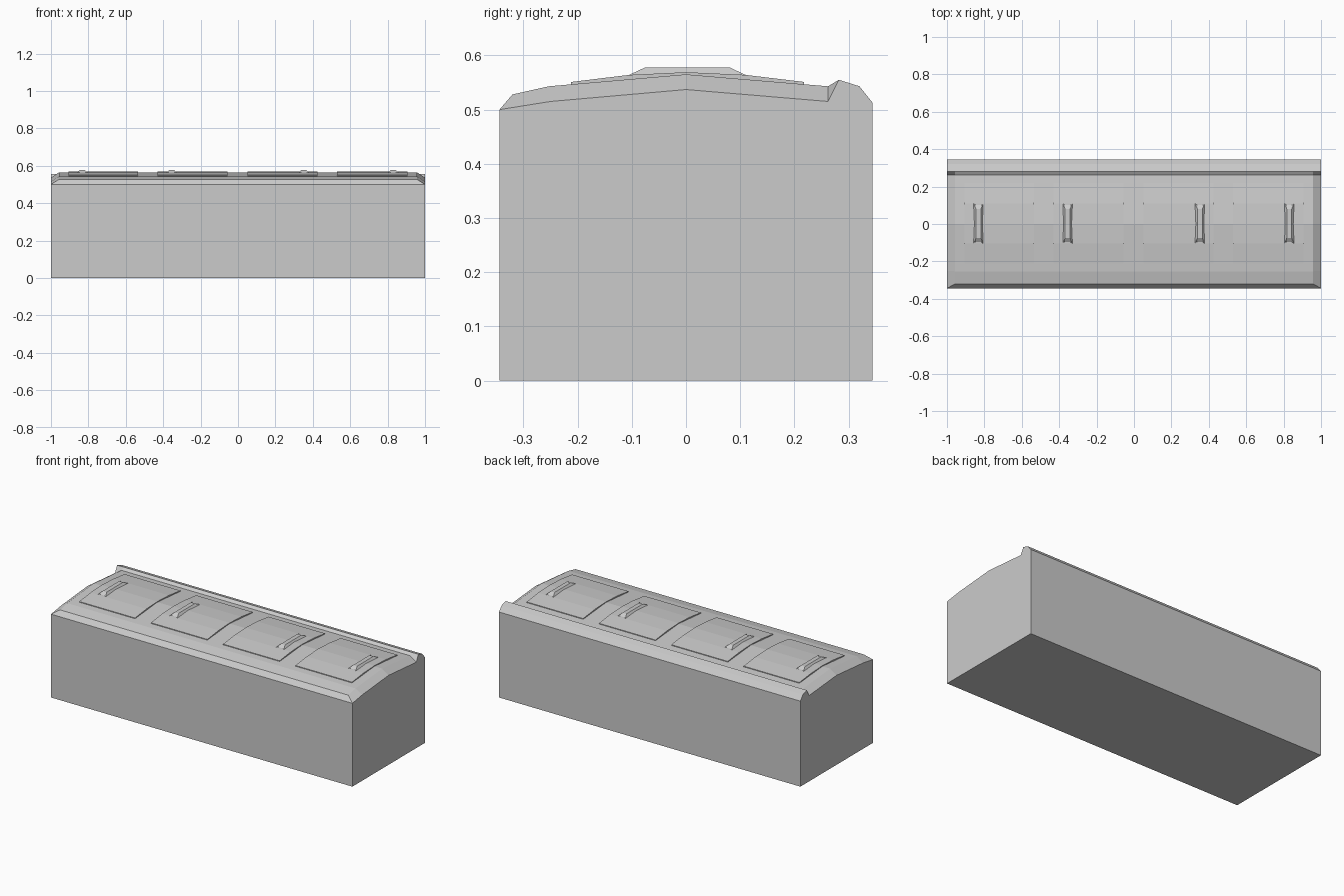
import bpy, bmesh

if "Cube" in bpy.data.objects:
    bpy.data.objects.remove(bpy.data.objects["Cube"])


def loft(name, sections):
    """Closed solid skinned through (x, [(y, z), ...]) sections."""
    bm = bmesh.new()
    rings = [[bm.verts.new((x, y, z)) for y, z in prof] for x, prof in sections]
    n = len(rings[0])
    for a, b in zip(rings, rings[1:]):
        for i in range(n):
            j = (i + 1) % n
            bm.faces.new((a[i], a[j], b[j], b[i]))
    bm.faces.new(rings[0])
    bm.faces.new(rings[-1])
    bmesh.ops.remove_doubles(bm, verts=bm.verts, dist=1e-5)
    bmesh.ops.recalc_face_normals(bm, faces=bm.faces)
    mesh = bpy.data.meshes.new(name)
    bm.to_mesh(mesh)
    bm.free()
    obj = bpy.data.objects.new(name, mesh)
    bpy.context.collection.objects.link(obj)
    return obj


# Cabinet body: domed lid with bevelled ends and a raised rear rib
D = 0.344
base = [(D, 0), (-D, 0)]
rib = [(0.282, 0.555), (0.32, 0.543), (D, 0.513)]
end = [(-D, 0.50), (-D, 0.50), (-0.25, 0.515), (0, 0.537), (0.262, 0.515)] + rib + base
mid = [(-D, 0.50), (-0.32, 0.528), (-0.253, 0.543), (0, 0.565), (0.262, 0.543)] + rib + base
loft("cabinet_body", [(-1, end), (-0.957, mid), (0.957, mid), (1, end)])

# Four arched hatch doors lying on the lid
door = [(-0.212, 0.551), (-0.105, 0.564), (0, 0.569), (0.11, 0.564), (0.218, 0.551),
        (0.218, 0.54), (0, 0.558), (-0.212, 0.54)]
doors = [(-0.905, -0.535), (-0.43, -0.055), (0.05, 0.425), (0.53, 0.905)]
for i, (x0, x1) in enumerate(doors):
    loft(f"hatch_door_{i + 1}", [(x0, door), (x1, door)])

# Tapered grab handles, on the outer side of each door
low = [(-0.105, 0.558), (-0.105, 0.564), (0.11, 0.564), (0.11, 0.558)]
high = [(-0.105, 0.558), (-0.075, 0.578), (0.08, 0.578), (0.11, 0.558)]
for i, x in enumerate((-0.832, -0.355, 0.352, 0.83)):
    loft(f"grab_handle_{i + 1}",
         [(x - 0.026, low), (x - 0.013, high), (x + 0.013, high), (x + 0.026, low)])
